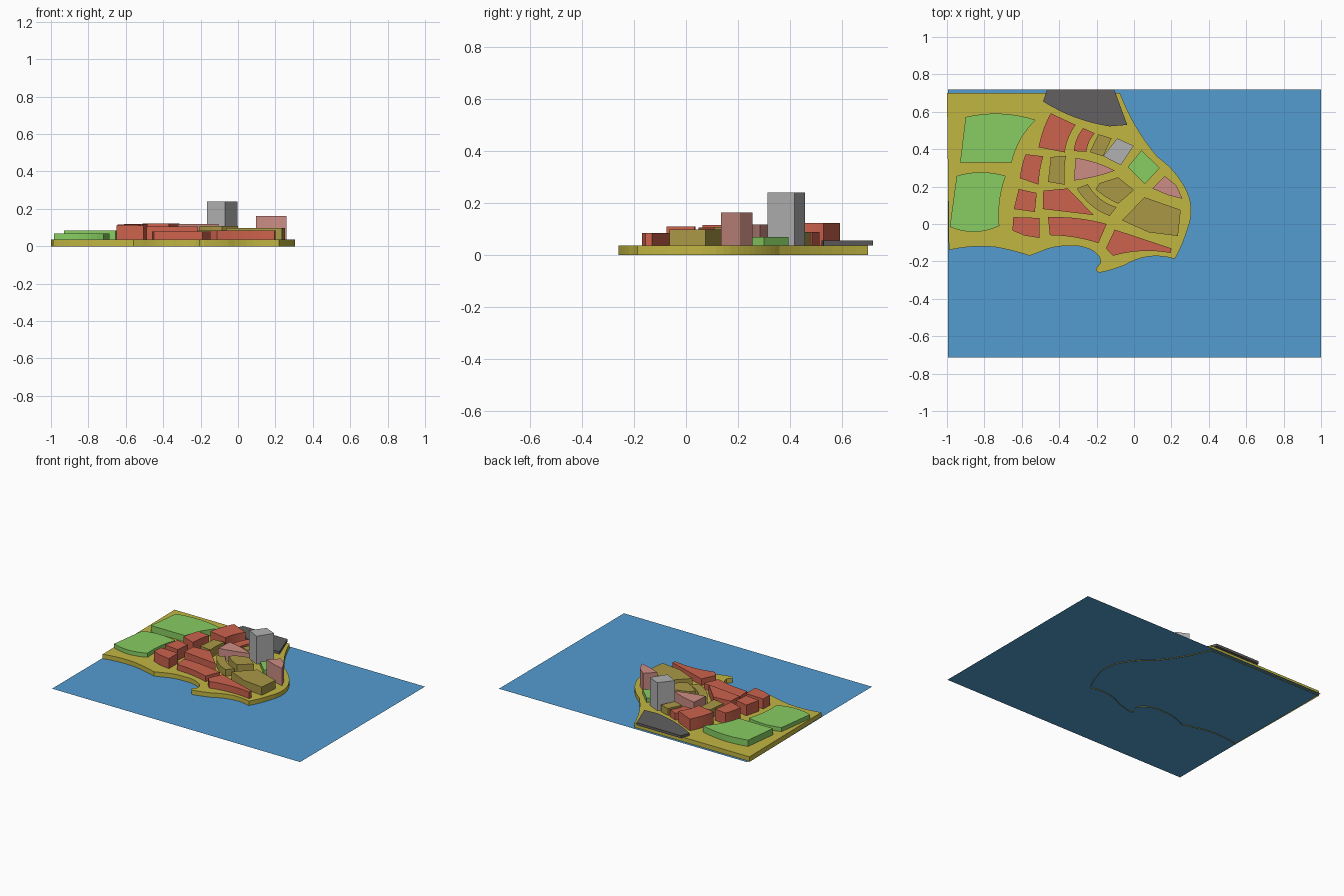
import bpy, bmesh
from mathutils import Vector


def material(name, r, g, b):
    """Material from 0-255 display colour."""
    m = bpy.data.materials.new(name)
    m.diffuse_color = [(c / 255) ** 2.2 for c in (r, g, b)] + [1]
    return m


WATER = material("water_blue", 84, 155, 208)
LAND = material("land_yellow", 192, 180, 68)
RED = material("block_red", 203, 98, 78)
OLIVE = material("block_olive", 168, 150, 72)
PINK = material("block_pink", 203, 140, 132)
GREEN = material("park_green", 134, 204, 98)
DARK = material("dock_dark", 98, 96, 96)
GREY = material("tower_grey", 176, 176, 176)


def outline(pts, n=8):
    """Clockwise points; an optional third value bows the edge outward (+) or inward (-)."""
    out = []
    for i, p in enumerate(pts):
        a, b = Vector(p[:2]), Vector(pts[(i + 1) % len(pts)][:2])
        out.append(a)
        if len(p) == 3:
            d = (b - a).normalized()
            side = Vector((-d.y, d.x))
            for k in range(1, n):
                t = k / n
                out.append(a.lerp(b, t) + side * (4 * t * (1 - t) * p[2]))
    return out


def slab(name, mat, z0, z1, pts, bottom=False):
    """Vertical prism over an outline; a flat sheet when z0 == z1."""
    pts = outline(pts)[::-1]
    bm = bmesh.new()
    top = [bm.verts.new((p.x, p.y, z1)) for p in pts]
    bm.faces.new(top)
    if z1 > z0:
        low = [bm.verts.new((p.x, p.y, z0)) for p in pts]
        for i in range(len(pts)):
            j = (i + 1) % len(pts)
            bm.faces.new((low[i], low[j], top[j], top[i]))
        if bottom:
            bm.faces.new(low[::-1])
    mesh = bpy.data.meshes.new(name)
    bm.to_mesh(mesh)
    bm.free()
    mesh.materials.append(mat)
    ob = bpy.data.objects.new(name, mesh)
    bpy.context.collection.objects.link(ob)
    return ob


G = 0.037  # ground level

# Water sheet and the peninsula
slab("water", WATER, 0.005, 0.005, [(-.995, .72), (1, .72), (1, -.715), (-.995, -.715)])
slab("peninsula", LAND, 0, G, [
    (-1, .70), (-.075, .70, -.017), (.125, .36, .012), (.27, .20, .028),
    (.285, -.03, .005), (.218, -.187, -.03), (-.05, -.22, .003),
    (-.183, -.26, .005), (-.205, -.24), (-.18, -.21, -.004), (-.19, -.17, -.006),
    (-.25, -.13, -.006), (-.345, -.118, -.01), (-.505, -.15), (-.558, -.17, -.004),
    (-.745, -.123, -.01), (-.99, -.14)])

# Dock area at the back edge
slab("dock", DARK, G, .055, [
    (-.464, .72), (-.106, .72), (-.036, .53), (-.13, .522, .02), (-.486, .655)], bottom=True)

# Parks
slab("park_back", GREEN, G, .083, [
    (-.90, .572, .026), (-.525, .556, -.02), (-.654, .328), (-.93, .328)])
slab("park_front", GREEN, G, .067, [
    (-.948, .257, .02), (-.686, .257, -.015), (-.72, -.01, .03), (-.985, -.015)])
slab("park_coast", GREEN, G, .068, [(.04, .394), (.138, .3), (.058, .213), (-.034, .304)])

# Towers
slab("tower", GREY, G, .24, [(-.09, .458), (-.002, .418), (-.07, .314), (-.165, .363)])
slab("coast_tower", PINK, G, .163, [
    (.165, .256), (.225, .208), (.26, .135), (.18, .155), (.097, .19)])
slab("wedge_block", PINK, G, .118, [(-.312, .353, .01), (-.103, .285, .006), (-.322, .232)])

# Red city blocks: height, outline
red_blocks = [
    (.122, [(-.445, .592), (-.312, .53, -.01), (-.37, .383), (-.51, .41, .008)]),
    (.088, [(-.272, .513), (-.21, .485, -.008), (-.255, .386), (-.322, .39, .01)]),
    (.118, [(-.58, .373), (-.485, .362, -.005), (-.51, .21), (-.61, .245, .004)]),
    (.115, [(-.616, .187), (-.52, .166), (-.53, .064), (-.643, .08)]),
    (.105, [(-.485, .178), (-.354, .19), (-.215, .048), (-.488, .08)]),
    (.110, [(-.645, .037), (-.504, .032), (-.504, -.075), (-.585, -.062), (-.65, -.035)]),
    (.078, [(-.46, .037, .012), (-.146, 0), (-.19, -.102, -.01), (-.45, -.06)]),
    (.085, [(-.103, -.03), (.2, -.13), (.196, -.155, -.018), (-.113, -.17), (-.15, -.13)]),
]
for i, (h, pts) in enumerate(red_blocks):
    slab(f"red_block_{i + 1}", RED, G, h, pts)

# Olive city blocks
olive_blocks = [
    (.088, [(-.19, .48), (-.12, .458), (-.165, .362), (-.237, .385)]),
    (.100, [(-.445, .358), (-.364, .365, -.005), (-.37, .21), (-.46, .225)]),
    (.108, [(-.185, .218), (-.085, .25), (0, .182), (-.085, .108, .005), (-.205, .185)]),
    (.085, [(-.247, .213, -.02), (-.093, .09), (-.13, .043, .02), (-.306, .19)]),
    (.097, [(.057, .143), (.25, .075), (.235, -.064), (.08, -.045), (-.065, .02)]),
]
for i, (h, pts) in enumerate(olive_blocks):
    slab(f"olive_block_{i + 1}", OLIVE, G, h, pts)
